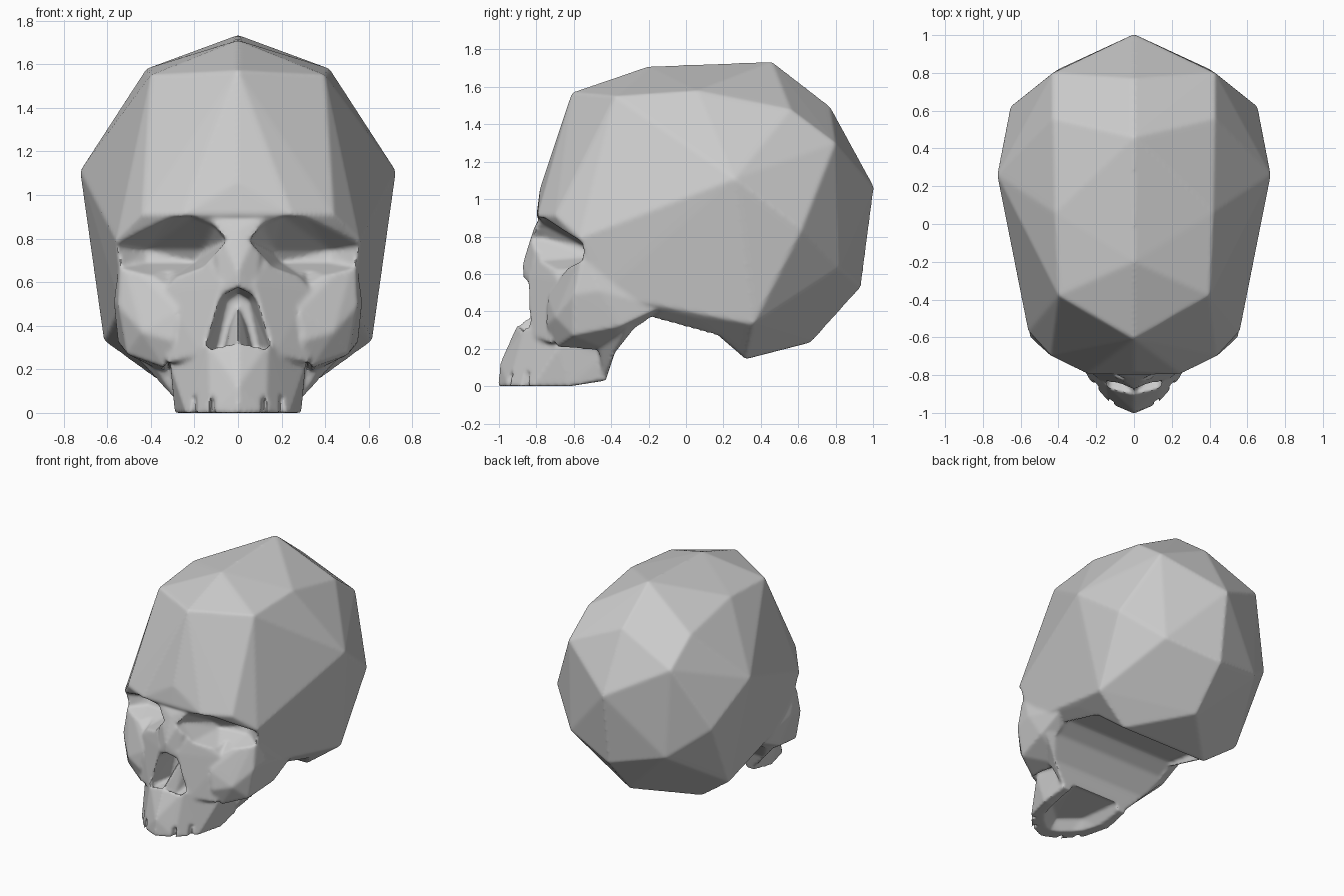
import bpy, bmesh

if "Cube" in bpy.data.objects:
    bpy.data.objects.remove(bpy.data.objects["Cube"])


def finish(name, bm):
    bmesh.ops.recalc_face_normals(bm, faces=bm.faces[:])
    me = bpy.data.meshes.new(name)
    bm.to_mesh(me)
    bm.free()
    ob = bpy.data.objects.new(name, me)
    bpy.context.collection.objects.link(ob)
    return ob


def hull(name, pts, split=False):
    """Faceted solid from half-side points: one symmetric hull, or a left/right pair."""
    bm = bmesh.new()
    mirrored = [(-x, y, z) for x, y, z in pts]
    groups = [pts, mirrored] if split else [pts + [p for p in mirrored if p[0] != 0]]
    for group in groups:
        vs = [bm.verts.new(p) for p in group]
        res = bmesh.ops.convex_hull(bm, input=vs)
        junk = {g for g in res["geom_interior"] + res["geom_unused"] if isinstance(g, bmesh.types.BMVert)}
        bmesh.ops.delete(bm, geom=list(junk), context='VERTS')
    return finish(name, bm)


def prism(name, profile, half_width):
    """Extrude a concave y-z profile across x."""
    bm = bmesh.new()
    face = bm.faces.new([bm.verts.new((-half_width, y, z)) for y, z in profile])
    ext = bmesh.ops.extrude_face_region(bm, geom=[face])
    moved = [g for g in ext["geom"] if isinstance(g, bmesh.types.BMVert)]
    bmesh.ops.translate(bm, vec=(2 * half_width, 0, 0), verts=moved)
    return finish(name, bm)


def combine(target, tool, op):
    m = target.modifiers.new(op, 'BOOLEAN')
    m.operation, m.solver, m.object = op, 'EXACT', tool
    bpy.context.view_layer.objects.active = target
    bpy.ops.object.modifier_apply(modifier=m.name)
    bpy.data.objects.remove(tool)


# Braincase, forehead and brow
skull = hull("skull", [
    (0, -.61, 1.58), (0, -.2, 1.72), (0, .46, 1.745), (0, .77, 1.505), (0, 1.005, 1.075),
    (0, .935, .54), (0, .67, .245), (.4, -.38, 1.56), (.42, .06, 1.59), (.43, .56, 1.49),
    (.43, .8, 1.31), (.725, .26, 1.12), (.655, .62, .85), (.4, .82, .64), (.36, .32, .155),
    (.615, .36, .34), (.56, .04, .38), (0, -.78, 1.07), (0, -.8, .92), (.25, -.795, .92),
    (.44, -.7, .92), (.56, -.57, .8), (.54, -.45, .5), (.5, -.16, .4)])

# Upper jaw
combine(skull, hull("upper_jaw", [
    (0, -1.005, .01), (.13, -.95, .01), (.24, -.82, .01), (.29, -.62, .01), (.28, -.43, .04),
    (0, -.995, .13), (0, -.9, .345), (.14, -.86, .33), (.31, -.68, .22), (.3, -.4, .2),
    (.28, -.25, .5)]), 'UNION')
# Middle of the face around the nose
combine(skull, hull("midface", [
    (0, -.83, .25), (.17, -.83, .28), (.33, -.72, .24), (.34, -.68, .57), (.13, -.79, .7),
    (.1, -.76, .82), (.075, -.845, .6), (.28, -.3, .3), (.3, -.3, .8)]), 'UNION')
# Nasal bridge
combine(skull, hull("nasal_bridge", [
    (0, -.815, .85), (.12, -.78, .915), (0, -.83, .75), (0, -.875, .66), (0, -.87, .58),
    (.08, -.84, .57), (.14, -.76, .6), (.13, -.7, .84), (0, -.6, .6)]), 'UNION')
# Cheekbones sweeping back to the skull base
combine(skull, hull("cheekbones", [
    (.28, -.7, .56), (.54, -.55, .74), (.55, -.6, .5), (.57, -.46, .52), (.55, -.14, .43),
    (.28, -.74, .48), (.3, -.75, .34), (.44, -.7, .38), (.34, -.69, .22), (.51, -.6, .28),
    (.55, -.35, .33), (.33, -.39, .19), (.25, -.3, .4), (.2, -.4, .75)], split=True), 'UNION')
# Underside filling between jaw, cheeks and skull base
combine(skull, hull("face_base", [
    (.27, -.44, .05), (.33, -.395, .2), (.52, -.32, .32), (.5, -.16, .42), (0, -.44, .1),
    (0, -.16, .44), (.3, -.5, .5), (.5, -.5, .4)]), 'UNION')

# Hollows: skull base, eye sockets, nose opening, palate
combine(skull, prism("base_cutter", [
    (.325, .15), (.07, .37), (-.16, .4), (-.27, .33), (-.38, .19), (-.43, .04),
    (-.43, -.2), (.325, -.2)], .47), 'DIFFERENCE')
rim = [(.035, .8), (.09, .87), (.19, .912), (.29, .91), (.42, .885), (.5, .65), (.34, .59), (.14, .68)]
combine(skull, hull("socket_cutter",
    [(x, -1, z) for x, z in rim] + [(x + .02, -.76, z) for x, z in rim] + [
    (.61, -.78, .85), (.61, -.62, .8), (.6, -.62, .67), (.55, -.55, .77), (.53, -.55, .68),
    (.16, -.55, .76), (.2, -.5, .7), (.42, -.46, .76), (.42, -.48, .7)], split=True), 'DIFFERENCE')
combine(skull, hull("nose_cutter", [
    (0, -1.1, .59), (.065, -1.1, .56), (.145, -1.1, .5), (0, -.8, .585), (.06, -.8, .555),
    (.145, -.8, .3), (.13, -.83, .275), (0, -.66, .56), (.05, -.66, .53), (.1, -.66, .3)]), 'DIFFERENCE')
combine(skull, hull("palate_cutter", [
    (0, -.95, -.05), (.1, -.91, -.05), (.2, -.79, -.05), (.26, -.6, -.05), (.25, -.38, -.05),
    (0, -.84, .08), (.14, -.72, .08), (.19, -.42, .09)]), 'DIFFERENCE')

# Nasal spine wedge inside the opening
combine(skull, hull("nasal_spine", [
    (0, -.885, .345), (0, -.82, .38), (0, -.64, .52), (.03, -.64, .45), (.075, -.68, .26),
    (.06, -.85, .26), (0, -.88, .26)]), 'UNION')

# Gaps in the tooth row
for x, y, h in ((.12, -.95, .08), (.2, -.87, .09)):
    w = .012
    box = [(x + sx * w, y + sy * .04, z) for sx in (-1, 1) for sy in (-1, 1) for z in (-.05, h)]
    combine(skull, hull("tooth_gap_cutter", box, split=True), 'DIFFERENCE')

# Fuse and slightly soften the facet edges
rm = skull.modifiers.new("fuse", 'REMESH')
rm.mode, rm.voxel_size, rm.use_smooth_shade = 'VOXEL', .011, True
sm = skull.modifiers.new("soften", 'SMOOTH')
sm.factor, sm.iterations = .5, 6
bpy.context.view_layer.objects.active = skull
skull.select_set(True)
for name in ("fuse", "soften"):
    bpy.ops.object.modifier_apply(modifier=name)
bpy.ops.object.shade_smooth_by_angle(angle=.7)

# Stand on the ground
low = min(v.co.z for v in skull.data.vertices)
for v in skull.data.vertices:
    v.co.z -= low
